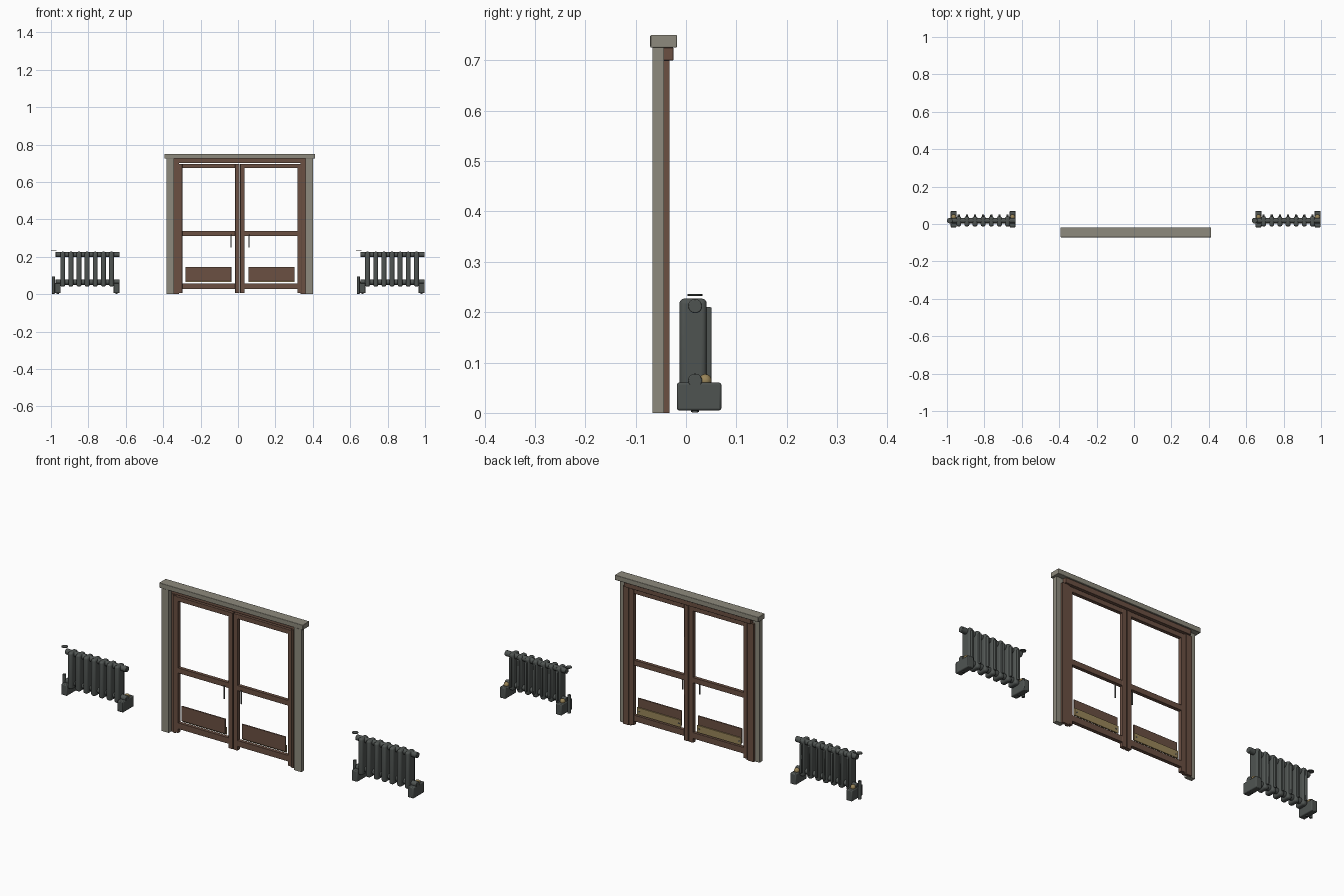
import bpy
import bmesh
from mathutils import Matrix

if "Cube" in bpy.data.objects:
    bpy.data.objects.remove(bpy.data.objects["Cube"], do_unlink=True)


def material(name, r, g, b):
    m = bpy.data.materials.new(name)
    m.use_nodes = True
    m.diffuse_color = (r, g, b, 1)
    bsdf = next(n for n in m.node_tree.nodes if n.type == "BSDF_PRINCIPLED")
    bsdf.inputs["Base Color"].default_value = (r, g, b, 1)
    return m


STONE = material("weathered stone", 0.27, 0.255, 0.205)
WOOD = material("brown wood", 0.145, 0.08, 0.055)
IRON = material("cast iron", 0.078, 0.088, 0.083)
BRASS = material("aged brass", 0.32, 0.235, 0.1)
STEEL = material("dull steel", 0.12, 0.12, 0.11)


def finish(bm, name, mat, bevel=0, segments=2):
    mesh = bpy.data.meshes.new(name)
    bm.to_mesh(mesh)
    bm.free()
    mesh.materials.append(mat)
    ob = bpy.data.objects.new(name, mesh)
    bpy.context.collection.objects.link(ob)
    if bevel:
        mod = ob.modifiers.new("soft edges", "BEVEL")
        mod.width, mod.segments = bevel, segments
    bpy.ops.object.select_all(action="DESELECT")
    ob.select_set(True)
    bpy.context.view_layer.objects.active = ob
    bpy.ops.object.shade_smooth_by_angle()
    return ob


def box(name, mat, x, y, z, bevel=0, segments=2):
    """Box from (low, high) pairs, in any order."""
    bm = bmesh.new()
    size = [abs(b - a) for a, b in (x, y, z)]
    mid = [(a + b) / 2 for a, b in (x, y, z)]
    bmesh.ops.create_cube(bm, size=1, matrix=Matrix.Translation(mid) @ Matrix.Diagonal((*size, 1)))
    return finish(bm, name, mat, bevel, segments)


def rod(name, mat, centre, radius, length, axis="Z", bevel=0):
    bm = bmesh.new()
    turn = Matrix() if axis == "Z" else Matrix.Rotation(1.5708, 4, "Y" if axis == "X" else "X")
    bmesh.ops.create_cone(bm, cap_ends=True, segments=20, radius1=radius, radius2=radius,
                          depth=length, matrix=Matrix.Translation(centre) @ turn)
    return finish(bm, name, mat, bevel)


def ball(name, mat, centre, radius):
    bm = bmesh.new()
    bmesh.ops.create_uvsphere(bm, u_segments=16, v_segments=10, radius=radius,
                              matrix=Matrix.Translation(centre))
    return finish(bm, name, mat)


# Doorway: lintel, header and a mirrored pair of jambs and leaves
DOOR_X = 0.01
box("lintel", STONE, (DOOR_X - 0.403, DOOR_X + 0.403), (-0.071, -0.018), (0.725, 0.75), 0.002)
box("frame_header", WOOD, (DOOR_X - 0.355, DOOR_X + 0.355), (-0.046, -0.025), (0.7, 0.725), 0.001)

for side, label in ((-1, "right"), (1, "left")):
    def span(a, b):
        return DOOR_X + side * a, DOOR_X + side * b

    box(label + "_stone_jamb", STONE, span(0.352, 0.392), (-0.067, -0.046), (0, 0.725))
    box(label + "_stone_return", STONE, span(0.365, 0.392), (-0.047, -0.044), (0, 0.725))
    box(label + "_frame_post", WOOD, span(0.335, 0.366), (-0.046, -0.033), (0, 0.7))
    box(label + "_frame_stop", WOOD, span(0.325, 0.338), (-0.052, -0.036), (0, 0.7))

    # Door leaf
    leaf = (-0.055, -0.035)
    box(label + "_outer_stile", WOOD, span(0.308, 0.329), leaf, (0.006, 0.697), 0.001)
    box(label + "_inner_stile", WOOD, span(0.002, 0.025), leaf, (0.006, 0.697), 0.001)
    for part, z in (("top", (0.674, 0.697)), ("middle", (0.31, 0.337)), ("bottom", (0.027, 0.058))):
        box(label + "_" + part + "_rail", WOOD, span(0.024, 0.309), (-0.054, -0.036), z, 0.001)
    box(label + "_lower_panel", WOOD, span(0.046, 0.292), (-0.051, -0.044), (0.07, 0.146), 0.002)

    # Brass kick plate with screws on the back
    box(label + "_kick_plate", BRASS, span(0.046, 0.292), (-0.044, -0.038), (0.064, 0.1))
    for x in (0.058, 0.28):
        rod(label + "_plate_screw", STEEL, (DOOR_X + side * x, -0.038, 0.082), 0.004, 0.003, "Y")

    # Pull handle
    hx = DOOR_X + side * 0.048
    rod(label + "_handle", STEEL, (hx, -0.057, 0.284), 0.003, 0.068)
    rod(label + "_handle_mount", STEEL, (hx, -0.054, 0.315), 0.003, 0.008, "Y")


# Sectional radiators, the same on either side
AXIS_Y = 0.018


def radiator(label, cx):
    for i in range(7):
        x = cx - 0.122 + 0.0435 * i
        box(label + "_section", IRON, (x - 0.013, x + 0.013), (-0.013, 0.041), (0.04, 0.227), 0.01, 4)
        box(label + "_back_fin", IRON, (x - 0.006, x + 0.006), (0.03, 0.051), (0.06, 0.21), 0.003)
    for part, z in (("top", 0.212), ("bottom", 0.064)):
        rod(label + "_" + part + "_tube", IRON, (cx + 0.011, AXIS_Y, z), 0.014, 0.342, "X", 0.002)

    # Feet with brass vent caps
    for x in (-0.149, 0.166):
        box(label + "_foot", IRON, (cx + x - 0.016, cx + x + 0.016), (-0.018, 0.07), (0.005, 0.06), 0.004)
        rod(label + "_foot_pin", IRON, (cx + x, AXIS_Y, 0.005), 0.006, 0.008)
        ball(label + "_vent_cap", BRASS, (cx + x, 0.038, 0.064), 0.013)

    # Supply pipe and valve wheel
    rod(label + "_supply_pipe", IRON, (cx - 0.172, AXIS_Y, 0.048), 0.008, 0.092, "Z", 0.001)
    rod(label + "_valve_wheel", IRON, (cx - 0.17, AXIS_Y, 0.234), 0.015, 0.004, "Z", 0.001)


radiator("right_radiator", -0.815)
radiator("left_radiator", 0.815)
